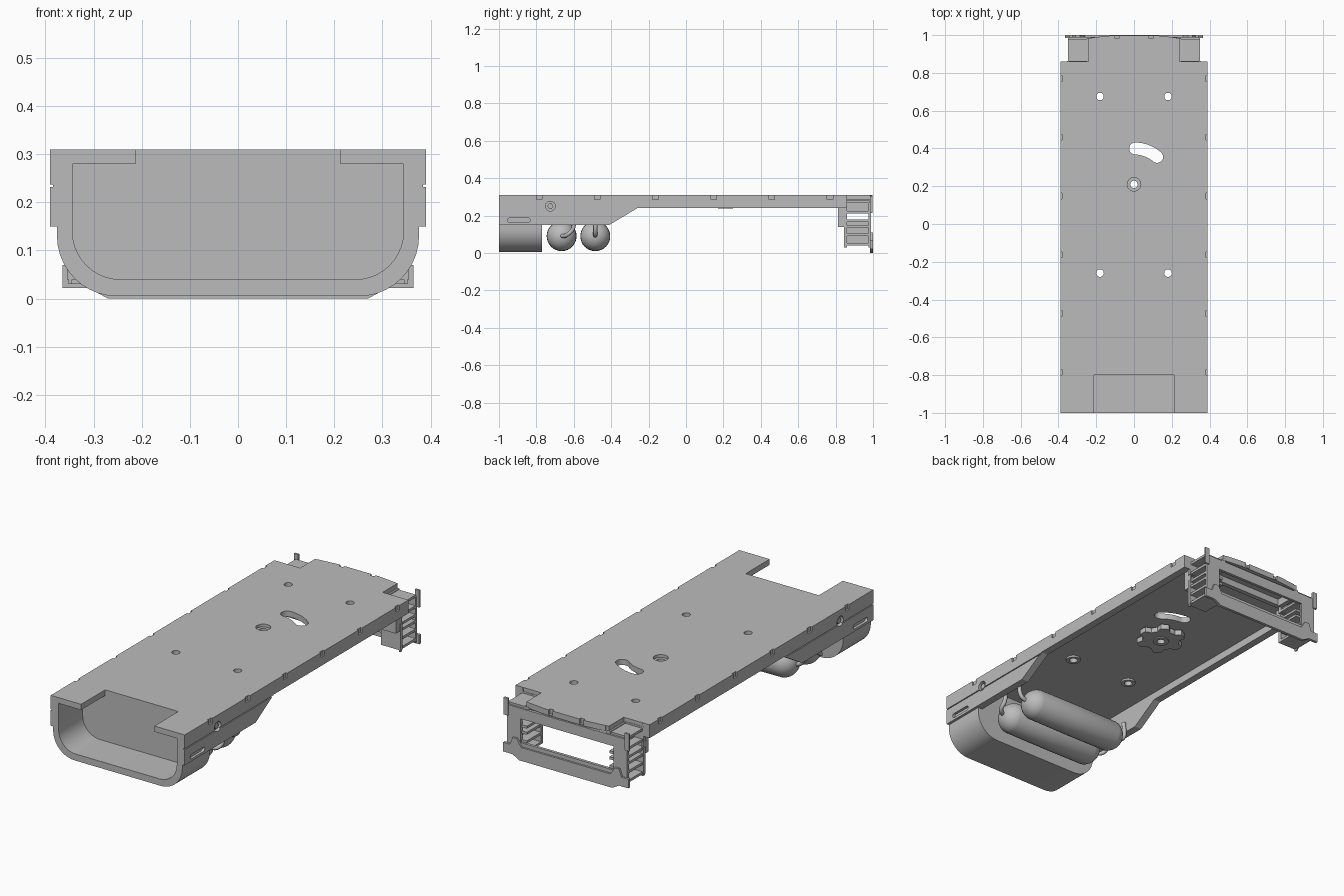
import bpy, bmesh, math
from mathutils import Vector, Matrix

if "Cube" in bpy.data.objects:
    bpy.data.objects.remove(bpy.data.objects["Cube"])

grey = bpy.data.materials.new("plain_grey")
grey.use_nodes = True
COLOUR = (0.5, 0.5, 0.5, 1)
grey.diffuse_color = COLOUR
grey.node_tree.nodes["Principled BSDF"].inputs["Base Color"].default_value = COLOUR


def place(axis, a, b, t):
    return {"x": (t, a, b), "y": (a, t, b), "z": (a, b, t)}[axis]


def add_prism(bm, pts, axis, lo, hi):
    face = bm.faces.new([bm.verts.new(place(axis, a, b, lo)) for a, b in pts])
    new = bmesh.ops.extrude_face_region(bm, geom=[face])["geom"]
    shift = Vector(place(axis, 0, 0, hi - lo))
    bmesh.ops.translate(bm, vec=shift, verts=[v for v in new if isinstance(v, bmesh.types.BMVert)])


def add_box(bm, x, y, z):
    add_prism(bm, [(x[0], y[0]), (x[1], y[0]), (x[1], y[1]), (x[0], y[1])], "z", *z)


def disc(u, v, r, n=24):
    return [(u + r * math.cos(i * math.tau / n), v + r * math.sin(i * math.tau / n)) for i in range(n)]


def arc(u, v, r, start, end, n=10):
    angles = [math.radians(start + (end - start) * i / n) for i in range(n + 1)]
    return [(u + r * math.cos(t), v + r * math.sin(t)) for t in angles]


def finish(name, bm):
    bmesh.ops.recalc_face_normals(bm, faces=bm.faces)
    mesh = bpy.data.meshes.new(name)
    bm.to_mesh(mesh)
    bm.free()
    obj = bpy.data.objects.new(name, mesh)
    bpy.context.collection.objects.link(obj)
    mesh.materials.append(grey)
    return obj


def prism(name, pts, axis, lo, hi):
    bm = bmesh.new()
    add_prism(bm, pts, axis, lo, hi)
    return finish(name, bm)


def boxes(name, items):
    bm = bmesh.new()
    for item in items:
        add_box(bm, *item)
    return finish(name, bm)


def apply(obj, mod):
    bpy.context.view_layer.objects.active = obj
    bpy.ops.object.modifier_apply(modifier=mod.name)


def cut(obj, cutter):
    mod = obj.modifiers.new("cut", "BOOLEAN")
    mod.operation, mod.solver, mod.object = "DIFFERENCE", "EXACT", cutter
    apply(obj, mod)


def mirror(obj):
    apply(obj, obj.modifiers.new("mirror", "MIRROR"))


# Deck plate with a slightly bowed rear tongue
half = [(0.39, -1), (0.39, 0.86), (0.24, 0.86), (0.24, 0.985), (0.12, 0.998)]
deck = prism("deck_plate", half + [(-x, y) for x, y in reversed(half)], "z", 0.28, 0.31)

# Side skirts, deeper around the front tray
skirt = prism("side_skirts", [(-1, 0.15), (-0.41, 0.15), (-0.26, 0.24), (0.86, 0.24),
                              (0.86, 0.31), (-1, 0.31)], "x", 0.35, 0.39)
rear_rib = boxes("rear_rib", [((-0.35, 0.35), (0.835, 0.86), (0.245, 0.285))])

# Notches along the edges of the deck
bm = bmesh.new()
for i in range(6):
    y = -0.785 + 0.311 * i
    for s in (-1, 1):
        add_box(bm, sorted((s * 0.381, s * 0.41)), (y - 0.015, y + 0.015), (0.285, 0.32))
for x in (-0.235, -0.09, 0.09, 0.235):
    add_box(bm, (x - 0.012, x + 0.012), (0.984, 1.02), (0.285, 0.32))
notches = finish("notch_cutter", bm)

# Front cutout, bolt holes, pivot hole and curved slot
PIVOT = (0, 0.21)
HOLES = [(sx * 0.18, y) for sx in (-1, 1) for y in (-0.26, 0.675)]
bm = bmesh.new()
add_box(bm, (-0.213, 0.213), (-1.1, -0.8), (0.2, 0.4))
for x, y in HOLES:
    add_prism(bm, disc(x, y, 0.02), "z", 0.2, 0.4)
add_prism(bm, disc(*PIVOT, 0.036), "z", 0.295, 0.4)
ends = [(PIVOT[0] + 0.19 * math.cos(math.radians(a)), PIVOT[1] + 0.19 * math.sin(math.radians(a)))
        for a in (50, 88)]
slot = (arc(*PIVOT, 0.222, 50, 88) + arc(*ends[1], 0.032, 88, 268)[1:-1]
        + arc(*PIVOT, 0.158, 88, 50) + arc(*ends[0], 0.032, 230, 410)[1:-1])
add_prism(bm, slot, "z", 0.2, 0.4)
openings = finish("opening_cutter", bm)
pivot_cut = prism("pivot_cutter", disc(*PIVOT, 0.02), "z", 0.2, 0.4)
cut(deck, openings)
cut(deck, pivot_cut)
cut(deck, notches)

# Skirt groove, long slot and bolt recess
bm = bmesh.new()
add_box(bm, (0.384, 0.41), (-1.1, -0.25), (0.232, 0.237))
add_prism(bm, arc(-0.942, 0.175, 0.012, 90, 270) + arc(-0.845, 0.175, 0.012, -90, 90), "x", 0.375, 0.41)
skirt_cut = finish("skirt_cutter", bm)
bolt_cut = prism("bolt_cutter", disc(-0.725, 0.25, 0.026), "x", 0.37, 0.41)
for cutter in (notches, skirt_cut, bolt_cut):
    cut(skirt, cutter)
mirror(skirt)
bolt = prism("side_bolts", disc(-0.725, 0.25, 0.016, 6), "x", 0.36, 0.384)
mirror(bolt)

# Rounded front tray with a back wall
def u_path(w, bottom, r):
    right = [(w, 0.282)] + arc(w - r, bottom + r, r, 0, -90)
    return right + [(-x, z) for x, z in reversed(right)]


inner = u_path(0.344, 0.04, 0.1)
prism("front_tray", u_path(0.376, 0.005, 0.125) + inner[::-1], "y", -1, -0.77)
prism("tray_back_wall", inner, "y", -0.8, -0.77)

# Two capsule tanks lying across the underside
for name, y in (("front_tank", -0.665), ("rear_tank", -0.485)):
    bm = bmesh.new()
    bmesh.ops.create_uvsphere(bm, u_segments=32, v_segments=16, radius=0.08)
    bmesh.ops.bisect_plane(bm, geom=bm.verts[:] + bm.edges[:] + bm.faces[:],
                           plane_co=(0, 0, 0), plane_no=(0, 0, 1))
    for v in bm.verts:
        if abs(v.co.z) > 0.001:
            v.co.z += math.copysign(0.23, v.co.z)
    bmesh.ops.transform(bm, verts=bm.verts, matrix=Matrix.Translation((0, y, 0.09))
                        @ Matrix.Rotation(math.pi / 2, 4, "Y"))
    finish(name, bm)


# Tank pipes
def pipe(name, pts):
    curve = bpy.data.curves.new(name, "CURVE")
    curve.dimensions = "3D"
    curve.bevel_depth, curve.bevel_resolution, curve.use_fill_caps = 0.011, 3, True
    spline = curve.splines.new("BEZIER")
    spline.bezier_points.add(len(pts) - 1)
    for p, co in zip(spline.bezier_points, pts):
        p.co = co
        p.handle_left_type = p.handle_right_type = "AUTO"
    curve.materials.append(grey)
    bpy.context.collection.objects.link(bpy.data.objects.new(name, curve))


for side, s in (("left", 1), ("right", -1)):
    pipe(side + "_front_pipe", [(s * 0.3, -0.665, 0.09), (s * 0.335, -0.64, 0.095),
                                (s * 0.34, -0.605, 0.13), (s * 0.34, -0.6, 0.2)])
    pipe(side + "_rear_pipe", [(s * 0.3, -0.485, 0.09), (s * 0.335, -0.485, 0.11), (s * 0.34, -0.485, 0.2)])

# Lobed knob under the pivot
lobes = [(PIVOT[0] + r * math.cos(t), PIVOT[1] + r * math.sin(t))
         for t, r in ((i * math.tau / 72, 0.107 + 0.014 * max(-1, min(1, 2 * math.cos(i * math.tau / 12))))
                      for i in range(72))]
knob = prism("adjuster_knob", lobes, "z", 0.243, 0.27)
hub = prism("knob_hub", disc(*PIVOT, 0.04), "z", 0.238, 0.285)
for part in (knob, hub):
    cut(part, pivot_cut)

# Bosses around the bolt holes
bm = bmesh.new()
for x, y in HOLES:
    add_prism(bm, disc(x, y, 0.036), "z", 0.27, 0.281)
bosses = finish("hole_bosses", bm)
cut(bosses, openings)

# Rear frame with a wide window and chamfered lower bar
frame = prism("rear_frame", [(-0.35, 0.03), (0.35, 0.03), (0.35, 0.27), (-0.35, 0.27)], "y", 0.975, 0.99)
window = boxes("window_cutter", [((-0.27, 0.27), (0.9, 1.1), (0.09, 0.215))])
cut(frame, window)
bar_half = [(0.27, 0), (0.31, 0.022), (0.365, 0.022), (0.365, 0.07), (0.325, 0.07),
            (0.31, 0.11), (0.285, 0.11), (0.26, 0.07)]
prism("rear_lower_bar", bar_half + [(-x, z) for x, z in reversed(bar_half)], "y", 0.985, 1)

# Shelved brackets joining the deck to the rear frame
parts = [((0.24, 0.355), (0.845, 0.862), (0.04, 0.18)), ((0.24, 0.355), (0.845, 0.862), (0.21, 0.29)),
         ((0.345, 0.352), (0.845, 0.862), (0.03, 0.305)), ((0.25, 0.35), (0.812, 0.848), (0.14, 0.24)),
         ((0.295, 0.305), (0.855, 0.98), (0.215, 0.28)), ((0.295, 0.305), (0.855, 0.98), (0.045, 0.175)),
         ((0.34, 0.365), (0.985, 0.996), (0.215, 0.305)), ((0.225, 0.25), (0.86, 0.985), (0.24, 0.285))]
parts += [((0.24, 0.35), (0.855, 0.98), (z, z + 0.013)) for z in (0.04, 0.09, 0.135, 0.167, 0.212, 0.268)]
mirror(boxes("rear_brackets", parts))

# Remove the cutters and keep smooth curves with sharp edges
for cutter in (notches, openings, pivot_cut, skirt_cut, bolt_cut, window):
    bpy.data.objects.remove(cutter)
bpy.ops.object.select_all(action="DESELECT")
for obj in bpy.context.collection.objects:
    if obj.type == "MESH" and obj.data.materials and obj.data.materials[0] == grey:
        obj.select_set(True)
        bpy.context.view_layer.objects.active = obj
bpy.ops.object.shade_smooth_by_angle(angle=math.radians(30))
